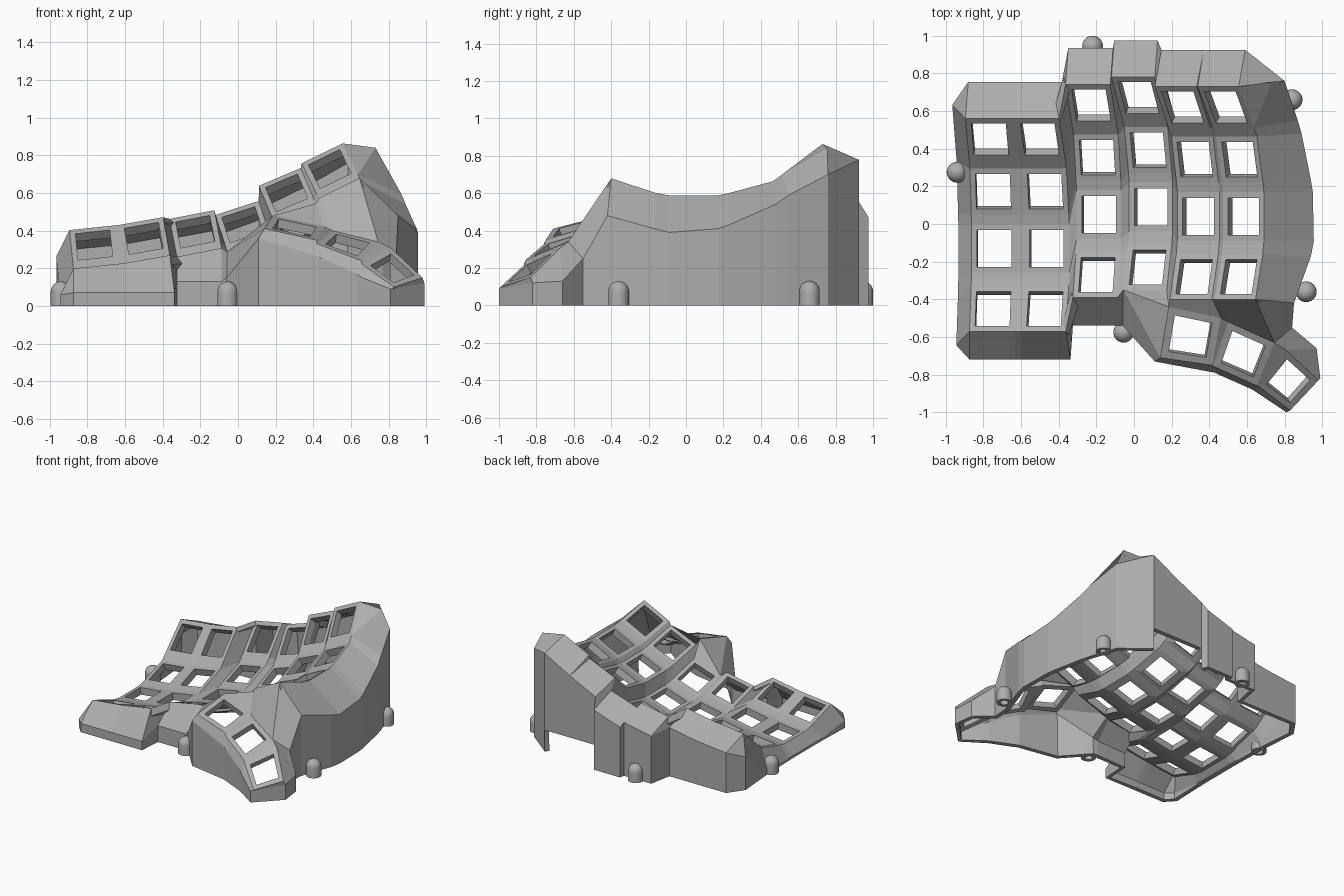
import bpy, bmesh, math
from mathutils import Vector

cube = bpy.data.objects.get("Cube")
if cube:
    bpy.data.objects.remove(cube, do_unlink=True)

grey = bpy.data.materials.new("plain grey")
grey.use_nodes = True
GREY = (0.42, 0.42, 0.42, 1)
grey.diffuse_color = GREY
grey.node_tree.nodes["Principled BSDF"].inputs["Base Color"].default_value = GREY


def make_object(name, bm, thickness=0):
    bmesh.ops.remove_doubles(bm, verts=bm.verts, dist=0.0005)
    mesh = bpy.data.meshes.new(name)
    bm.to_mesh(mesh)
    bm.free()
    mesh.materials.append(grey)
    obj = bpy.data.objects.new(name, mesh)
    bpy.context.collection.objects.link(obj)
    if thickness:
        mod = obj.modifiers.new("thickness", 'SOLIDIFY')
        mod.thickness = thickness
        mod.offset = -1
    return obj


def face(bm, *points):
    """Polygon that drops repeated corners."""
    unique = []
    for p in points:
        if all((p - q).length > 0.0005 for q in unique):
            unique.append(p)
    if len(unique) > 2:
        bm.faces.new([bm.verts.new(p) for p in unique])


def socket(bm, corners, margin=0.12):
    """Square frame around one key opening."""
    a, b, c, d = corners

    def at(u, v):
        return a.lerp(d, u).lerp(b.lerp(c, u), v)
    lo, hi = margin, 1 - margin
    inner = [at(lo, lo), at(lo, hi), at(hi, hi), at(hi, lo)]
    for i in range(4):
        j = (i + 1) % 4
        face(bm, corners[i], corners[j], inner[j], inner[i])


# Curved column profile (y, depth), two points per key row, back to front
PROFILE = [(.73, 0), (.51, .185), (.465, .222), (.22, .295),
           (.17, .306), (-.09, .306), (-.16, .292), (-.4, .205)]
# Columns: back centre x, z, sideways tilt, y shift
COLUMNS = [(-.775, .415, 6, -.17), (-.517, .45, 10, -.17), (-.245, .485, 11, .01),
           (-.005, .52, 18, .05), (.222, .685, 23, 0), (.447, .81, 26, 0)]
L, R = -1, 1


def pt(col, row, side):
    x, z, tilt, shift = COLUMNS[col]
    y, depth = PROFILE[row]
    s, c = math.sin(math.radians(tilt)), math.cos(math.radians(tilt))
    half = 0.121 * side
    return Vector((x + half * c + depth * s, y + shift, z + half * s - depth * c))


# Main key plate
bm = bmesh.new()
for col in range(6):
    for row in range(7):
        quad = [pt(col, row, L), pt(col, row + 1, L), pt(col, row + 1, R), pt(col, row, R)]
        if row % 2 == 0:
            socket(bm, quad)
        else:
            face(bm, *quad)
        if col < 5:
            face(bm, pt(col, row, R), pt(col, row + 1, R),
                 pt(col + 1, row + 1, L), pt(col + 1, row, L))
make_object("key_plate", bm, 0.055)

# Thumb plate: three sockets, corners NW, SW, SE, NE
V = Vector
THUMB = [
    [V((.185, -.44, .48)), V((.14, -.71, .41)), V((.415, -.75, .35)), V((.46, -.50, .42))],
    [V((.50, -.52, .40)), V((.42, -.755, .33)), V((.655, -.86, .24)), V((.745, -.63, .34))],
    [V((.81, -.67, .31)), V((.66, -.86, .22)), V((.83, -.99, .10)), V((.98, -.83, .15))]]
bm = bmesh.new()
for key in THUMB:
    socket(bm, key, 0.14)
for a, b in zip(THUMB, THUMB[1:]):
    face(bm, a[3], a[2], b[1], b[0])
make_object("thumb_plate", bm, 0.05)

# Bridge between the main plate and the thumb plate
t1, t2, t3 = THUMB
bm = bmesh.new()
f3l, f3r, f4l, f4r, f5l, f5r = [pt(c, 7, s) for c in (3, 4, 5) for s in (L, R)]
face(bm, f3l, t1[1], t1[0])
face(bm, f3l, t1[0], f3r)
face(bm, f3r, t1[0], f4l)
face(bm, f4l, t1[0], t1[3], f4r)
face(bm, f4r, t1[3], t2[0], f5l)
face(bm, f5l, t2[0], t2[3], f5r)
make_object("thumb_bridge", bm, 0.035)

# Case wall: pairs of plate edge point and outer shoulder, anticlockwise
loop = []
middle = (pt(5, 0, L) + pt(4, 0, R)) / 2
for col in range(5, -1, -1):
    for side in (R, L):
        e = pt(col, 0, side)
        base = middle if (col, side) in ((5, L), (4, R)) else e
        loop.append((e, base + V((.015 + .02 * (col > 3), .195, -.085))))
for row in range(8):
    e = pt(0, row, L)
    loop.append((e, V((e.x - .07, e.y * 1.13, max(.02, e.z - .14)))))
for col in (0, 1, 2):
    for side in (L, R):
        e = pt(col, 7, side)
        out = .025 if (col, side) == (1, R) else 0
        loop.append((e, V((e.x + out, e.y - .15, .07 if col < 2 else .13))))
loop += [(f3l, V((-.06, -.54, .15))),
         (t1[1], V((.11, -.73, .36))), (t1[2], V((.43, -.79, .26))),
         (t2[1], V((.45, -.80, .25))), (t2[2], V((.63, -.88, .17))),
         (t3[1], V((.66, -.90, .15))), (t3[2], V((.81, -1, .09))),
         (t3[3], V((.99, -.82, .12))), (t3[0], V((.97, -.66, .13))),
         (t2[3], V((.84, -.55, .25)))]
SHOULDER = [(.87, .55, .59), (.89, .48, .54), (.94, .23, .43),
            (.95, .17, .41), (.955, -.09, .39), (.94, -.17, .41), (.85, -.42, .48)]
for row in range(7, 0, -1):
    loop.append((pt(5, row, R), V(SHOULDER[row - 1])))
peak = V((.73, .755, .84))
loop.append((peak, V((.80, .76, .70))))

bm = bmesh.new()
face(bm, pt(5, 1, R), peak, pt(5, 0, R))
for i, ((e0, o0), (e1, o1)) in enumerate(zip(loop, loop[1:] + loop[:1])):
    foot = .17 if i < 3 else 0      # raised socket opening at the back
    face(bm, o0, o1, e1, e0)
    face(bm, V((o0.x, o0.y, foot)), V((o1.x, o1.y, foot)), o1, o0)
make_object("case_wall", bm, 0.035)

# Domed screw posts, hollow from below
dome = [(.055 * math.cos(a), .075 + .055 * math.sin(a))
        for a in [math.pi / 2 * i / 6 for i in range(7)]]
outline = [(0, .07), (.03, .07), (.03, 0), (.055, 0)] + dome
for name, x, y in [("back", -.22, .945), ("right_rear", -.94, .275), ("left_rear", .84, .66),
                   ("front", -.055, -.575), ("left_front", .915, -.36)]:
    bm = bmesh.new()
    verts = [bm.verts.new((r, 0, z)) for r, z in outline]
    edges = [bm.edges.new(pair) for pair in zip(verts, verts[1:])]
    bmesh.ops.spin(bm, geom=verts + edges, cent=(0, 0, 0), axis=(0, 0, 1),
                   angle=math.tau, steps=24)
    bmesh.ops.remove_doubles(bm, verts=bm.verts, dist=0.0005)
    bmesh.ops.recalc_face_normals(bm, faces=bm.faces)
    post = make_object(name + "_screw_post", bm)
    post.location = (x, y, 0)
    bpy.ops.object.select_all(action='DESELECT')
    post.select_set(True)
    bpy.context.view_layer.objects.active = post
    bpy.ops.object.shade_smooth_by_angle(angle=math.radians(35))
